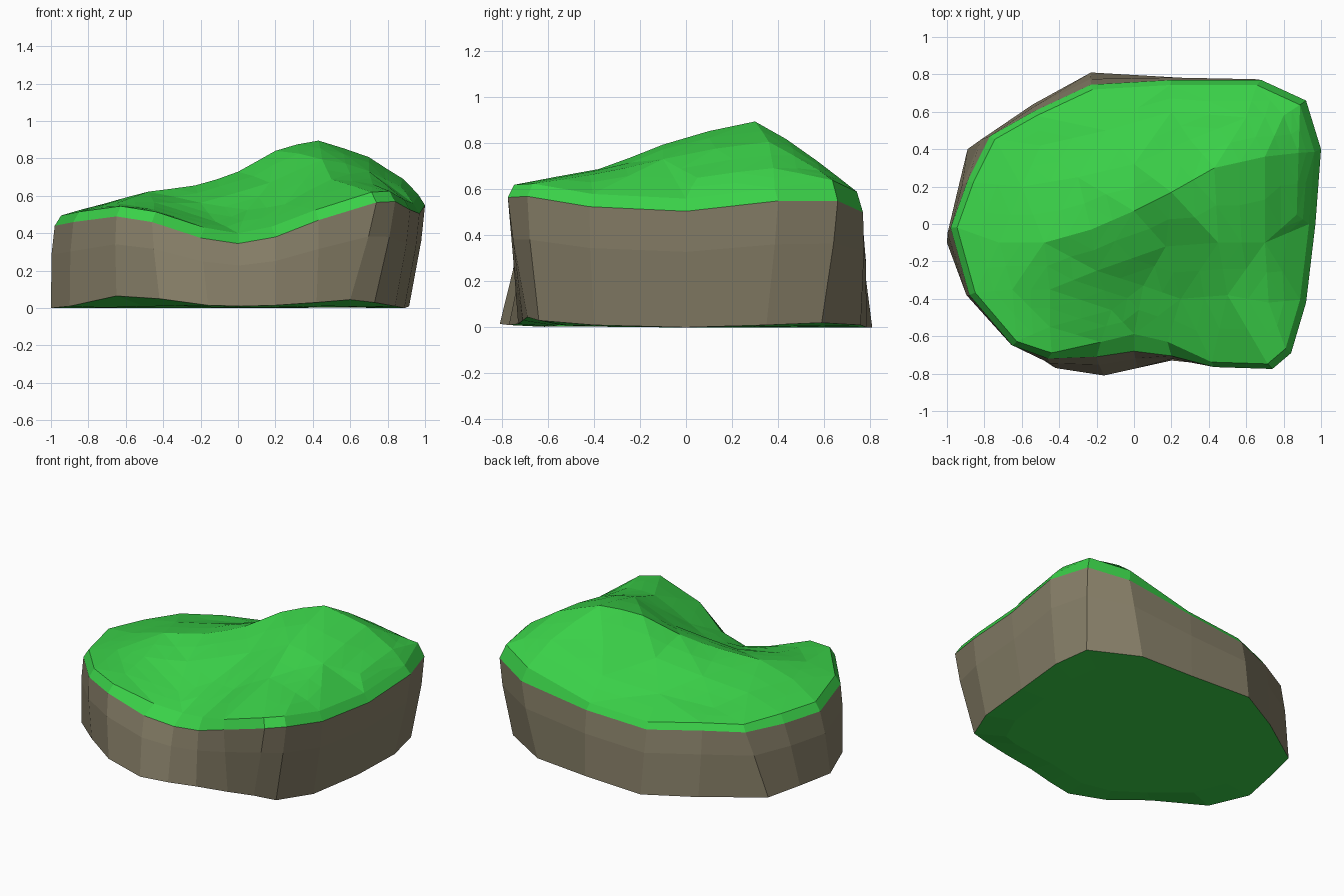
import bpy, bmesh
from mathutils import Vector, geometry

if "Cube" in bpy.data.objects:
    bpy.data.objects.remove(bpy.data.objects["Cube"])

# Footprint edge and the matching upper edge of the rock wall (counter-clockwise)
BASE = [(-1, -.1, 0), (-.9, -.37, .01), (-.65, -.62, .065), (-.42, -.77, .05), (-.16, -.81, .015),
        (.02, -.77, .01), (.2, -.73, .015), (.42, -.71, .03), (.6, -.69, .045), (.73, -.64, .03),
        (.84, -.4, .01), (.89, 0, 0), (.915, .35, .01), (.87, .59, .02), (.57, .76, .01),
        (.2, .785, 0), (-.23, .81, 0), (-.54, .64, 0), (-.89, .4, 0), (-.95, .15, 0)]
RIM = [(-.98, -.02, .44), (-.88, -.38, .46), (-.65, -.65, .49), (-.46, -.72, .46), (-.2, -.71, .375),
       (.0, -.68, .345), (.2, -.705, .38), (.43, -.765, .47), (.74, -.775, .565), (.84, -.69, .57),
       (.92, -.42, .525), (.97, 0, .505), (1, .4, .55), (.92, .66, .55), (.68, .77, .5),
       (.2, .77, .435), (-.23, .745, .41), (-.54, .6, .43), (-.77, .47, .43), (-.89, .23, .43)]
# Height points of the meadow: ridge, front-right shoulder, hollow, back slope
TOP = [(-.72, -.1, .56), (-.48, -.1, .63), (-.23, -.03, .66), (0, .07, .74), (.2, .17, .855),
       (.43, .3, .915), (.7, .36, .82), (.88, .38, .695),
       (.45, -.1, .805), (.7, -.1, .735), (.5, -.38, .695), (.72, -.42, .665), (.17, -.12, .67),
       (.25, -.4, .55), (.05, -.33, .525), (-.12, -.46, .455), (-.2, -.25, .555), (-.45, -.35, .57),
       (-.45, -.55, .53), (-.65, -.35, .56), (.87, .05, .645),
       (-.6, .2, .55), (-.3, .25, .595), (0, .32, .665), (.3, .45, .76), (.6, .57, .73),
       (.8, .58, .68), (-.5, .42, .5), (-.15, .5, .535), (.2, .6, .595)]


def material(name, rgb):
    mat = bpy.data.materials.new(name)
    mat.diffuse_color = (*rgb, 1)
    mat.use_nodes = True
    mat.node_tree.nodes["Principled BSDF"].inputs["Base Color"].default_value = mat.diffuse_color
    return mat


def make(name, verts, faces, mat):
    mesh = bpy.data.meshes.new(name)
    mesh.from_pydata(verts, [], faces)
    mesh.materials.append(mat)
    obj = bpy.data.objects.new(name, mesh)
    bpy.context.collection.objects.link(obj)
    return obj


def bands(count, rings):
    return [(r * count + i, r * count + (i + 1) % count,
             (r + 1) * count + (i + 1) % count, (r + 1) * count + i)
            for r in range(rings - 1) for i in range(count)]


grass = material("grass", (.042, .63, .065))
rock = material("rock", (.245, .215, .14))
base = [Vector(p) for p in BASE]
rim = [Vector(p) for p in RIM]
n = len(rim)

# Rock wall: three rings with a slight bulge between
middle = []
for b, r in zip(base, rim):
    m = b.lerp(r, .65)
    middle.append(Vector((m.x * 1.01, m.y * 1.01, m.z)))
make("rock_wall", base + middle + rim, bands(n, 3), rock)

# Grass lip: rim moved inward and up, steep at the back right, wide at the front dip
lip = []
for r in rim:
    s = .965 - .8 * max(0, .47 - r.z) * (r.y < -.6)
    rise = .09 if r.y > .6 and r.x > .6 else .04 if r.y > .45 else .055
    lip.append(Vector((r.x * s, r.y * s, r.z + rise)))
make("grass_lip", rim + lip, bands(n, 2), grass)

# Meadow: triangulated height points inside the lip
points = lip + [Vector(p) for p in TOP]
flat, _, tris, source, _, _ = geometry.delaunay_2d_cdt(
    [p.xy for p in points], [], [list(range(n))], 1, 1e-5)
verts = [(v.x, v.y, points[s[0]].z) for v, s in zip(flat, source)]
meadow = make("meadow", verts, tris, grass)
# Soften the facets slightly, keeping the border fixed
bm = bmesh.new()
bm.from_mesh(meadow.data)
inner = [e for e in bm.edges if not e.is_boundary]
bmesh.ops.subdivide_edges(bm, edges=inner, cuts=1, use_grid_fill=True)
bmesh.ops.smooth_vert(bm, verts=[v for v in bm.verts if not v.is_boundary], factor=.3,
                      use_axis_x=False, use_axis_y=False, use_axis_z=True)
bmesh.ops.recalc_face_normals(bm, faces=bm.faces)
bm.to_mesh(meadow.data)
bm.free()

# Underside: green, almost flat
under = [Vector((b.x * .8, b.y * .8, b.z * .25)) for b in base]
make("underside", base + under, [f[::-1] for f in bands(n, 2)] +
     [tuple(range(2 * n - 1, n - 1, -1))], grass)
